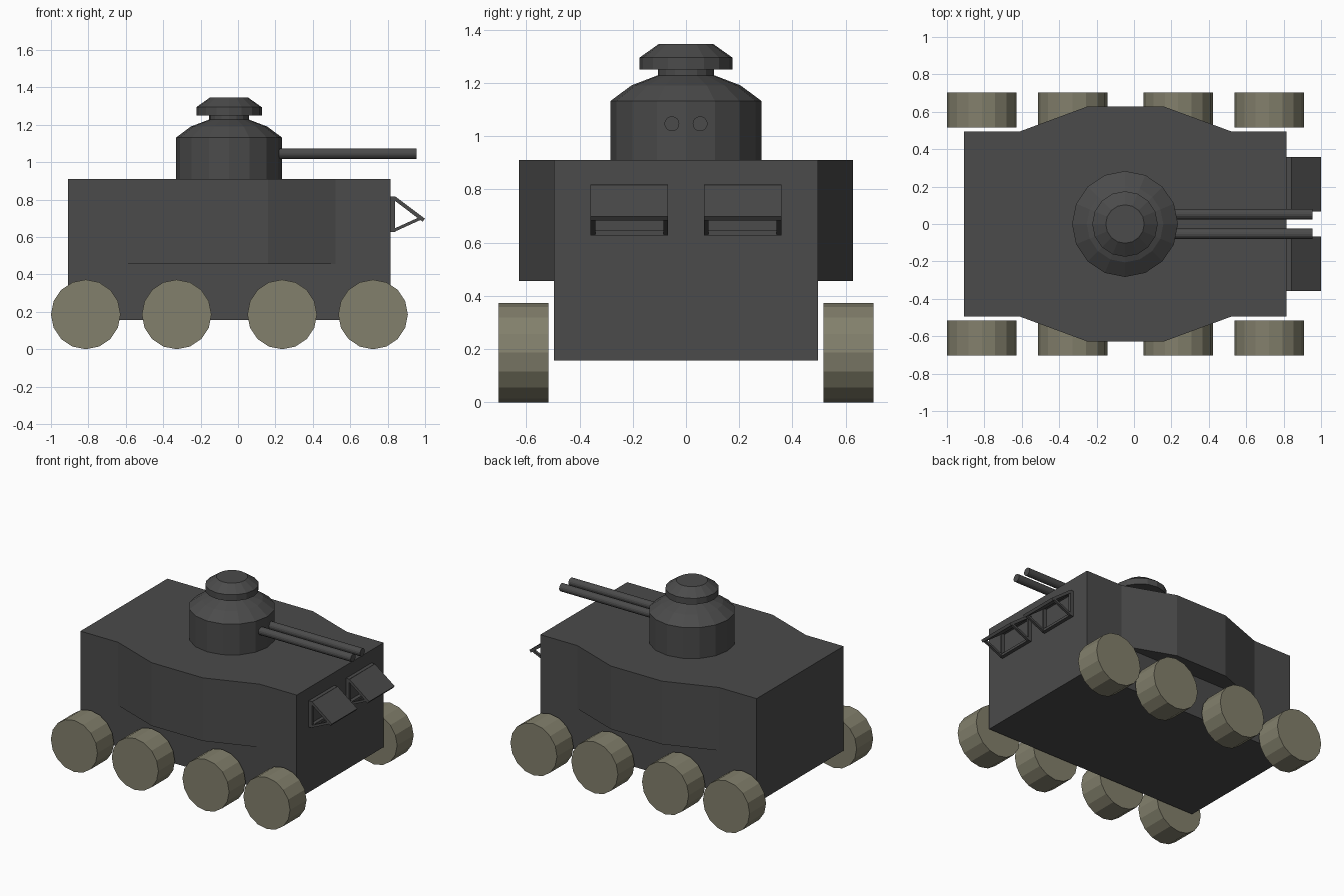
import bpy, bmesh, math
from mathutils import Vector, Matrix

if "Cube" in bpy.data.objects:
    bpy.data.objects.remove(bpy.data.objects["Cube"])


def material(name, rgb):
    m = bpy.data.materials.new(name)
    m.diffuse_color = (*rgb, 1)
    m.use_nodes = True
    m.node_tree.nodes["Principled BSDF"].inputs["Base Color"].default_value = m.diffuse_color
    return m


GREY = material("dark grey armour", (0.07, 0.07, 0.07))
OLIVE = material("olive wheel", (0.225, 0.215, 0.150))


def finish(bm, name, mat):
    bmesh.ops.remove_doubles(bm, verts=bm.verts, dist=1e-4)
    bmesh.ops.recalc_face_normals(bm, faces=bm.faces)
    me = bpy.data.meshes.new(name)
    bm.to_mesh(me)
    bm.free()
    me.materials.append(mat)
    ob = bpy.data.objects.new(name, me)
    bpy.context.collection.objects.link(ob)
    return ob


def lathe(name, profile, centre, axis, sides, mat):
    """Closed solid of revolution from (radius, height) pairs about an axis."""
    bm = bmesh.new()
    # ring vertices start on +x so one corner points along the x axis
    rings = [[bm.verts.new((r * math.cos(2 * math.pi * i / sides),
                            r * math.sin(2 * math.pi * i / sides), h))
              for i in range(sides)] for r, h in profile]
    for a, b in zip(rings, rings[1:]):
        for i in range(sides):
            j = (i + 1) % sides
            bm.faces.new((a[i], a[j], b[j], b[i]))
    bm.faces.new(rings[0])
    bm.faces.new(rings[-1])
    rot = Vector((0, 0, 1)).rotation_difference(Vector(axis)).to_matrix().to_4x4()
    bm.transform(Matrix.Translation(centre) @ rot)
    return finish(bm, name, mat)


def add_slab(bm, x0, z0, x1, z1, thick, ya, yb):
    """Flat bar running from (x0, z0) to (x1, z1), spanning ya to yb."""
    d = Vector((x1 - x0, 0, z1 - z0))
    mid = Vector(((x0 + x1) / 2, (ya + yb) / 2, (z0 + z1) / 2))
    rot = Matrix.Rotation(-math.atan2(d.z, d.x), 4, 'Y')
    bmesh.ops.create_cube(bm, size=1, matrix=Matrix.Translation(mid) @ rot
                          @ Matrix.Diagonal((d.length, yb - ya, thick, 1)))


# Hull: box with a bulging sponson on the upper half of each side
Z0, ZM, Z1, W = 0.157, 0.455, 0.91, 0.495
side = [(-0.91, W), (-0.61, W), (-0.25, 0.628), (0.16, 0.628), (0.52, W), (0.815, W)]
outline = side + [(x, -y) for x, y in reversed(side)]
inner = [(x, math.copysign(W, y)) for x, y in outline]
bm = bmesh.new()


def face(points):
    bm.faces.new([bm.verts.new(p) for p in points])


n = len(outline)
for loop, za, zb in ((outline, ZM, Z1), (inner, Z0, ZM)):
    for i in range(n):
        p, q = loop[i], loop[(i + 1) % n]
        face([(*p, za), (*q, za), (*q, zb), (*p, zb)])
face([(*p, Z1) for p in outline])
face([(*p, Z0) for p in inner])
for s in (1, -1):  # sponson undersides
    face([(x, s * y, ZM) for x, y in side[1:5]]
         + [(0.16, s * W, ZM), (-0.25, s * W, ZM)])
finish(bm, "hull", GREY)

# Turret with stepped shoulder, neck and hatch cap
lathe("turret", [(0.283, 0.90), (0.283, 1.132), (0.205, 1.19), (0.106, 1.228),
                 (0.106, 1.25), (0.175, 1.25), (0.175, 1.294), (0.103, 1.345)],
      (-0.048, 0, 0), (0, 0, 1), 16, GREY)

# Twin gun barrels
for s, label in ((-1, "right"), (1, "left")):
    lathe(label + "_gun_barrel", [(0.028, 0), (0.028, 0.855)],
          (0.1, s * 0.053, 1.046), (1, 0, 0), 16, GREY)

# Eight wheels
for k, x in enumerate((-0.814, -0.328, 0.236, 0.722)):
    for s, label in ((-1, "right"), (1, "left")):
        lathe(f"{label}_wheel_{k + 1}", [(0.186, -0.094), (0.186, 0.094)],
              (x, s * 0.61, 0.186), (0, 1, 0), 16, OLIVE)

# Propped-open vision flaps on the nose: frame, tilted plate and two struts
for s, label in ((-1, "right"), (1, "left")):
    ya, yb = sorted((s * 0.067, s * 0.358))
    bm = bmesh.new()
    t = 0.018
    for z in (0.636, 0.808):
        add_slab(bm, 0.81, z, 0.841, z, t, ya, yb)
    for a in (ya, yb - t):
        add_slab(bm, 0.826, 0.627, 0.826, 0.817, 0.028, a, a + t)
        add_slab(bm, 0.835, 0.636, 0.980, 0.702, 0.016, a, a + t)
    add_slab(bm, 0.836, 0.808, 0.993, 0.690, 0.020, ya, yb)
    me = finish(bm, label + "_vision_flap", GREY)
